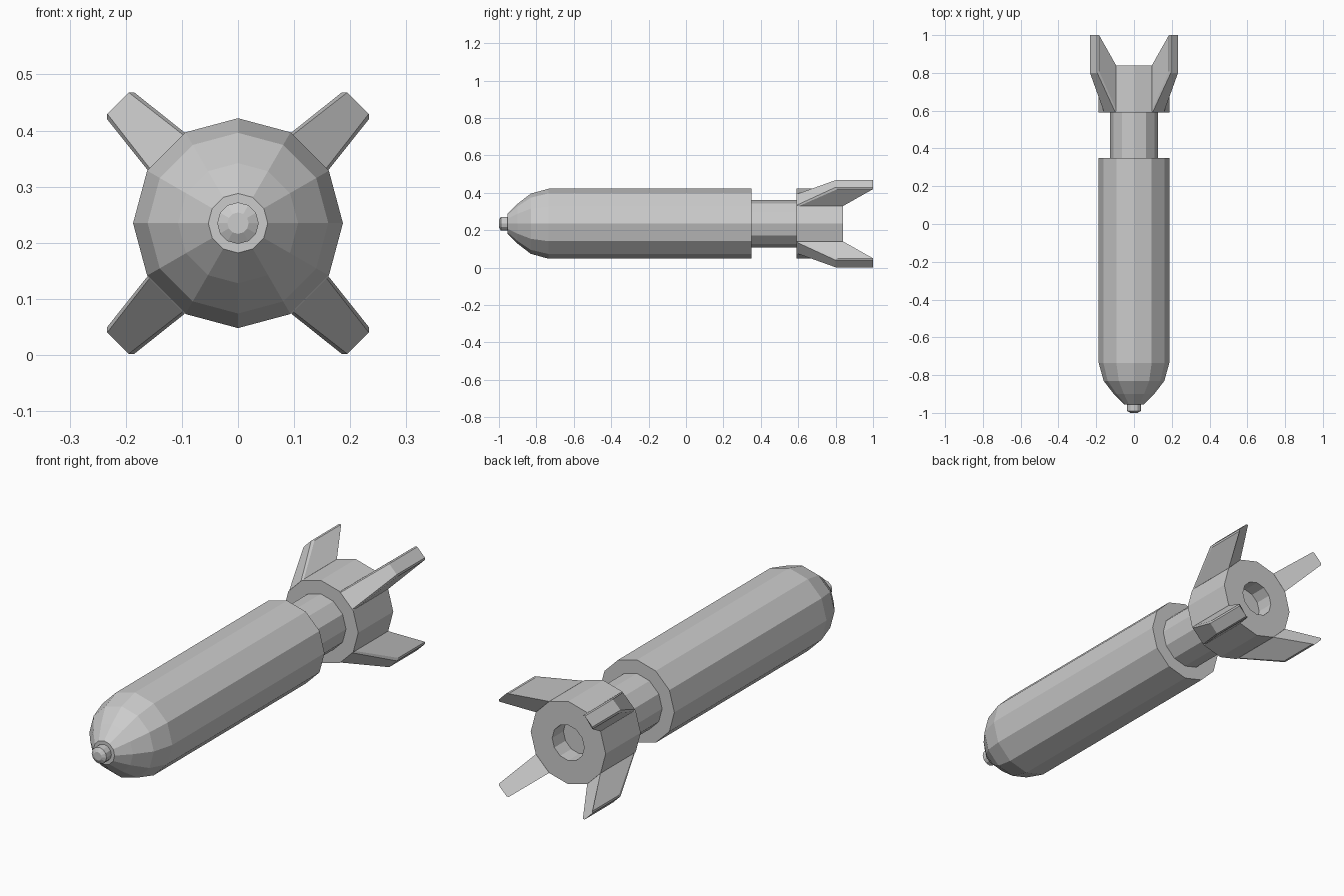
import bpy, bmesh, math
from mathutils import Vector, Matrix

if "Cube" in bpy.data.objects:
    bpy.data.objects.remove(bpy.data.objects["Cube"])

CZ = 0.235      # height of the long axis
SIDES = 12


def finish(bm, name):
    bmesh.ops.recalc_face_normals(bm, faces=bm.faces[:])
    mesh = bpy.data.meshes.new(name)
    bm.to_mesh(mesh)
    bm.free()
    obj = bpy.data.objects.new(name, mesh)
    obj.location.z = CZ
    bpy.context.collection.objects.link(obj)
    return obj


def lathe(name, profile, cap_front=False, cap_back=False):
    """Turn a (y, radius) profile around the long axis."""
    bm = bmesh.new()
    rings = []
    for y, r in profile:
        angles = [2 * math.pi * i / SIDES for i in range(SIDES)]
        rings.append([bm.verts.new((r * math.cos(a), y, r * math.sin(a))) for a in angles])
    for a, b in zip(rings, rings[1:]):
        for i in range(SIDES):
            j = (i + 1) % SIDES
            bm.faces.new((a[i], a[j], b[j], b[i]))
    if cap_front:
        bm.faces.new(rings[0])
    if cap_back:
        bm.faces.new(rings[-1])
    return finish(bm, name)


def fin(name, angle):
    """Swept fin grown from one flat of the tail drum, with a bevelled rim."""
    # (radial, y, half thickness)
    rim = [(0.181, 0.59, 0.042), (0.3026, 0.80, 0.027), (0.3026, 1.0, 0.027)]
    side = [(0.181, 0.605, 0.047), (0.2956, 0.81, 0.034),
            (0.2956, 1.0, 0.034), (0.181, 0.84, 0.047)]
    bm = bmesh.new()

    def add(points, s):
        return [bm.verts.new((u, y, s * t)) for u, y, t in points]

    ra, rb = add(rim, 1), add(rim, -1)
    sa, sb = add(side, 1), add(side, -1)
    for r, s in ((ra, sa), (rb, sb)):
        bm.faces.new(s)
        for i in range(2):
            bm.faces.new((r[i], r[i + 1], s[i + 1], s[i]))
    for i in range(2):
        bm.faces.new((ra[i], ra[i + 1], rb[i + 1], rb[i]))
    bm.faces.new((sa[3], sa[2], ra[2], rb[2], sb[2], sb[3]))
    bm.faces.new((sa[3], sa[0], ra[0], rb[0], sb[0], sb[3]))
    bm.transform(Matrix.Rotation(angle, 4, 'Y'))
    return finish(bm, name)


# Nose fuse
lathe("nose_fuse", [(-0.955, 0.037), (-0.99, 0.037), (-1.0, 0.019)], cap_back=True)

# Main casing with rounded nose
lathe("casing", [(-0.955, 0.037), (-0.955, 0.053), (-0.90, 0.107), (-0.83, 0.161),
                 (-0.735, 0.187), (0.35, 0.187), (0.35, 0.126)])

# Narrow neck
lathe("neck", [(0.35, 0.126), (0.59, 0.126)])

# Tail drum with recessed hole
lathe("tail_drum", [(0.59, 0.126), (0.59, 0.187), (0.84, 0.187),
                    (0.84, 0.08), (0.76, 0.08)], cap_back=True)

# Four diagonal fins
for k in range(4):
    fin(f"fin_{k + 1}", math.radians(45 + 90 * k))
